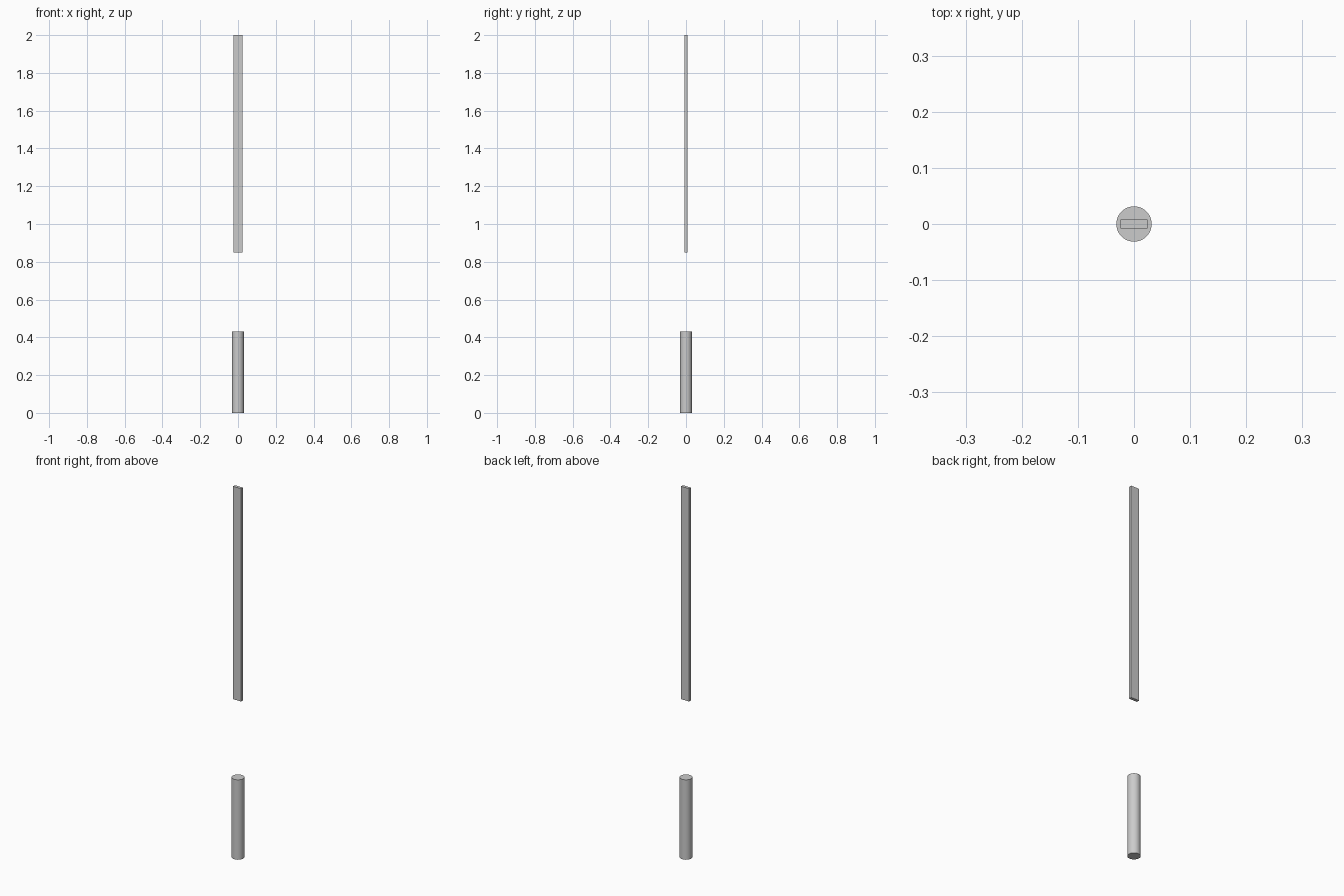
import bpy
import math

if "Cube" in bpy.data.objects:
    bpy.data.objects.remove(bpy.data.objects["Cube"])

HANDLE_R, HANDLE_TOP = 0.0315, 0.432
BLADE_W, BLADE_T = 0.048, 0.016
BLADE_BOTTOM, BLADE_TOP = 0.85, 2.0

# Round handle standing on the ground
bpy.ops.mesh.primitive_cylinder_add(vertices=32, radius=HANDLE_R, depth=HANDLE_TOP,
                                    location=(0, 0, HANDLE_TOP / 2))
handle = bpy.context.object
handle.name = "handle"
bpy.ops.object.shade_smooth_by_angle(angle=math.radians(30))

# Flat rectangular blade floating above it
bpy.ops.mesh.primitive_cube_add(size=1, location=(0, 0, (BLADE_BOTTOM + BLADE_TOP) / 2))
blade = bpy.context.object
blade.name = "blade"
blade.scale = (BLADE_W, BLADE_T, BLADE_TOP - BLADE_BOTTOM)
bpy.ops.object.transform_apply(location=False, rotation=False, scale=True)
